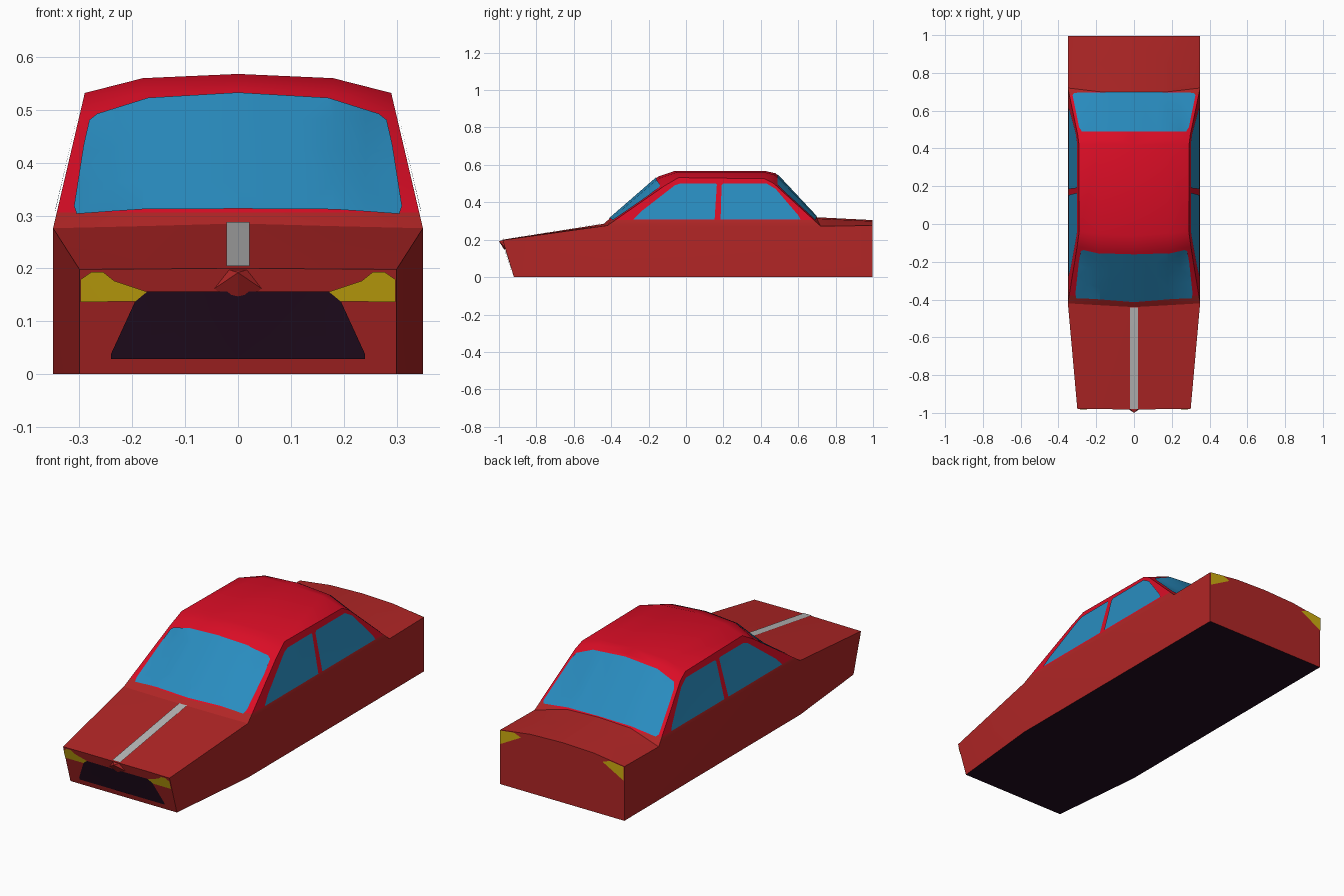
import bpy, bmesh
from mathutils import Vector
from mathutils.bvhtree import BVHTree

if "Cube" in bpy.data.objects:
    bpy.data.objects.remove(bpy.data.objects["Cube"])


def material(name, rgb):
    m = bpy.data.materials.new(name)
    m.diffuse_color = (*rgb, 1)
    m.use_nodes = True
    m.node_tree.nodes["Principled BSDF"].inputs["Base Color"].default_value = m.diffuse_color
    return m


BODY = material("brick red", (0.44, 0.019, 0.019))
ROOF = material("bright red", (0.70, 0.004, 0.019))
GLASS = material("window blue", (0.022, 0.262, 0.521))
LAMP = material("lamp yellow", (0.62, 0.42, 0.005))
DARK = material("near black", (0.017, 0.004, 0.015))
GREY = material("light grey", (0.48, 0.48, 0.48))


def finish(name, bm, mats, smooth=True):
    me = bpy.data.meshes.new(name)
    bm.to_mesh(me)
    bm.free()
    ob = bpy.data.objects.new(name, me)
    bpy.context.collection.objects.link(ob)
    for m in mats:
        me.materials.append(m)
    if smooth:
        bpy.ops.object.select_all(action='DESELECT')
        ob.select_set(True)
        bpy.context.view_layer.objects.active = ob
        bpy.ops.object.shade_smooth_by_angle(angle=0.5)
    return ob


# Car body: rows from nose to tail, each with (y, z) at edge, mid and centre
ROWS = [
    ((-.98, .198), (-.98, .199), (-.982, .2)),
    ((-.42, .276), (-.43, .28), (-.44, .285)),
    ((-.12, .485), (-.14, .53), (-.15, .537)),
    ((-.04, .532), (-.05, .56), (-.06, .568)),
    ((.42, .526), (.42, .56), (.42, .568)),
    ((.47, .50), (.475, .546), (.48, .555)),
    ((.72, .272), (.70, .313), (.70, .32)),
    ((.996, .276), (.996, .299), (.996, .305)),
]
MID = 0.18
bm = bmesh.new()
grid = []
for i, (e, m, c) in enumerate(ROWS):
    ex = 0.30 if i == 0 else 0.35 - 0.06 * max(0, e[1] - .276) / .256
    pts = [(-ex, *e), (-MID, *m), (0, *c), (MID, *m), (ex, *e)]
    grid.append([bm.verts.new(p) for p in pts])
for a, b in zip(grid, grid[1:]):
    for j in range(4):
        bm.faces.new((a[j], a[j + 1], b[j + 1], b[j]))
# lower outline, nose, tail, sides and floor
nose = [bm.verts.new((v.co.x, -.92, 0)) for v in grid[0]]
tail = [bm.verts.new((v.co.x, .996, 0)) for v in grid[-1]]
for top, low in ((grid[0], nose), (grid[-1], tail)):
    for j in range(4):
        bm.faces.new((top[j], top[j + 1], low[j + 1], low[j]))
kinks = []
for s in (0, 4):
    k = bm.verts.new((grid[1][s].co.x, -.42, 0))
    kinks.append(k)
    bm.faces.new((grid[0][s], grid[1][s], k, nose[s]))
    bm.faces.new((grid[1][s], grid[6][s], grid[7][s], tail[s], k))
    bm.faces.new([grid[i][s] for i in range(1, 7)])
bm.faces.new(nose + [kinks[1]] + tail[::-1] + [kinks[0]])
bmesh.ops.recalc_face_normals(bm, faces=bm.faces[:])
# beltline cut separates the cabin colour from the lower body
bmesh.ops.bisect_plane(bm, geom=bm.verts[:] + bm.edges[:] + bm.faces[:],
                       plane_co=(0, 0, .306), plane_no=(0, 0, 1))
bmesh.ops.triangulate(bm, faces=bm.faces[:])
bm.normal_update()
for f in bm.faces:
    c = f.calc_center_median()
    if f.normal.z < -.9:
        f.material_index = 2
    elif c.z > .307 and c.y < .69:
        f.material_index = 1
surface = BVHTree.FromBMesh(bm)
finish("car_body", bm, [BODY, ROOF, DARK])


def decal(name, mat, axis, side, outline, mirror=False, offset=.004):
    """Thin plate: a flat outline projected onto the body along one axis."""
    others = [k for k in range(3) if k != axis]
    bm = bmesh.new()
    vs = []
    for p in outline:
        co = Vector((0, 0, 0))
        co[others[0]], co[others[1]] = p
        if mirror:
            co.x = -co.x
        vs.append(bm.verts.new(co))
    bm.faces.new(vs)
    for k in others:
        no = Vector((0, 0, 0))
        no[k] = 1
        for i in range(-17, 18):
            bmesh.ops.bisect_plane(bm, geom=bm.verts[:] + bm.edges[:] + bm.faces[:],
                                   plane_co=no * (.06 * i), plane_no=no)
    ray = Vector((0, 0, 0))
    ray[axis] = -side
    for v in bm.verts:
        hit, n, _, _ = surface.ray_cast(v.co - ray * 3, ray)
        if hit is None:
            hit, n, _, _ = surface.find_nearest(v.co - ray)
        v.co = hit + n * offset
    bmesh.ops.triangulate(bm, faces=bm.faces[:])
    bm.normal_update()
    for f in bm.faces:
        if f.normal.dot(ray) > 0:
            f.normal_flip()
    finish(name, bm, [mat])


def both(half):
    return half + [(-x, v) for x, v in reversed(half) if x > 0]


# Windscreen and rear window
decal("windscreen", GLASS, 1, -1,
      both([(0, .31), (.18, .309), (.305, .30), (.31, .315), (.292, .43),
            (.28, .478), (.265, .49), (.17, .52), (0, .53)])[1:]
      + [(0, .31)])
decal("rear_window", GLASS, 2, 1,
      [(-.275, .487), (.275, .487), (.29, .51), (.325, .68), (.315, .692),
       (0, .697), (-.315, .692), (-.325, .68), (-.29, .51)])

# Side windows
FRONT_WIN = [(-.28, .308), (.153, .308), (.165, .495), (.158, .5), (-.03, .5),
             (-.06, .49), (-.24, .35)]
REAR_WIN = [(.185, .308), (.612, .308), (.60, .33), (.48, .47), (.43, .5),
            (.20, .5), (.19, .49)]
for s, label in ((1, "right"), (-1, "left")):
    decal("front_window_" + label, GLASS, 0, s, FRONT_WIN)
    decal("rear_side_window_" + label, GLASS, 0, s, REAR_WIN)
    # Head and tail lamps
    decal("headlamp_" + label, LAMP, 1, -1,
          [(.298, .138), (.298, .18), (.278, .194), (.255, .194), (.235, .178),
           (.172, .157), (.195, .138)], mirror=s < 0)
    decal("tail_lamp_" + label, LAMP, 1, 1,
          [(.349, .205), (.349, .275), (.27, .285), (.23, .27)], mirror=s < 0)

# Grille
decal("grille", DARK, 1, -1,
      [(-.24, .03), (.24, .03), (.24, .04), (.195, .138), (.172, .157),
       (-.172, .157), (-.195, .138), (-.24, .04)])

# Bonnet stripe
decal("bonnet_stripe", GREY, 2, 1,
      [(-.022, -.979), (.022, -.979), (.022, -.44), (-.022, -.44)])

# Small pointed ridge in the middle of the nose
bm = bmesh.new()
for p in ((-.022, -.975, .199), (.022, -.975, .199), (0, -1, .192),
          (-.05, -.966, .158), (.05, -.966, .158), (0, -.972, .147),
          (0, -.94, .17)):
    bm.verts.new(p)
bmesh.ops.convex_hull(bm, input=bm.verts[:])
bmesh.ops.recalc_face_normals(bm, faces=bm.faces[:])
finish("nose_ridge", bm, [BODY], smooth=False)
